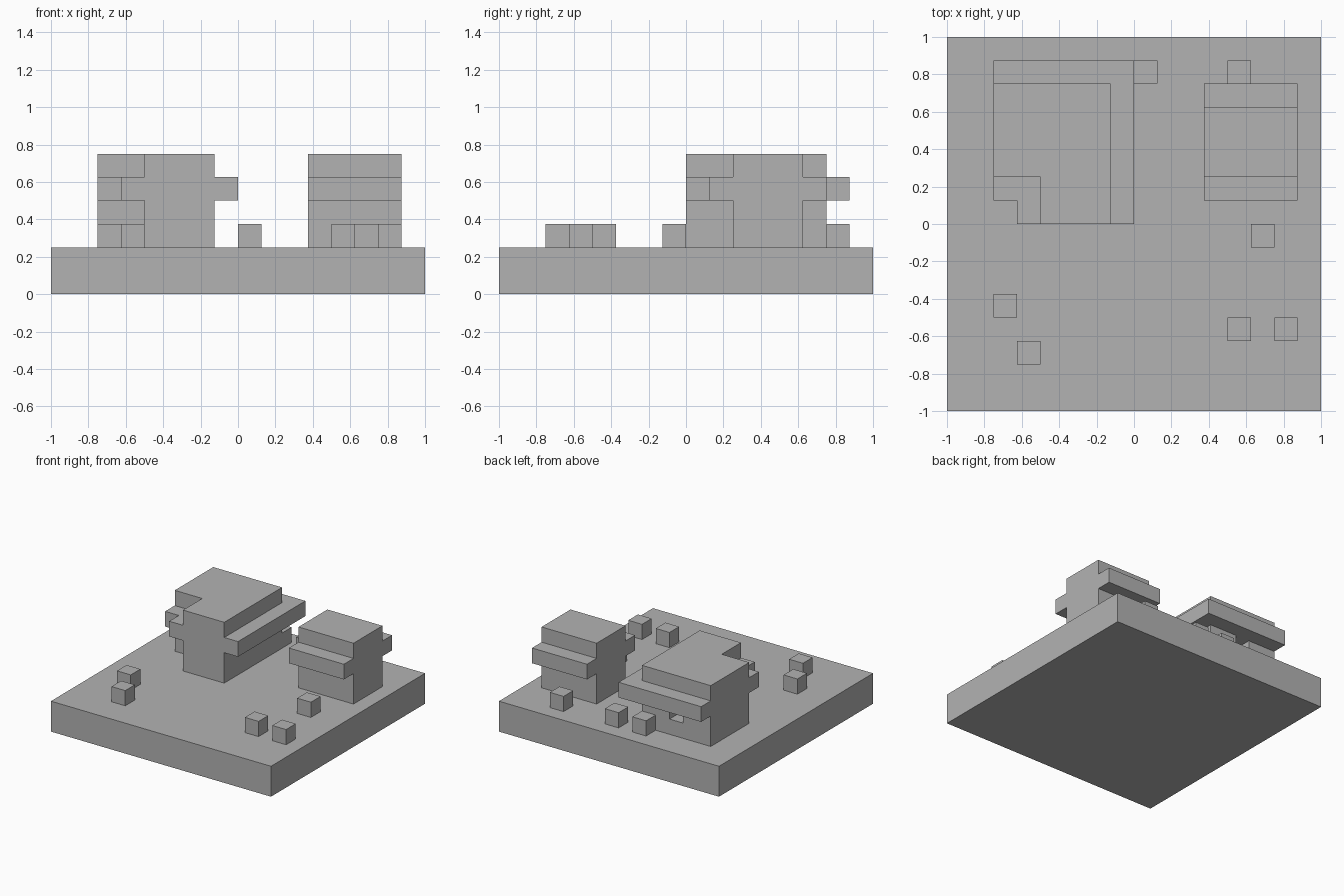
import bpy
import bmesh

U = 0.125  # block size: all plans below are in blocks

if "Cube" in bpy.data.objects:
    bpy.data.objects.remove(bpy.data.objects["Cube"], do_unlink=True)

grey = bpy.data.materials.new("stone_grey")
grey.use_nodes = True
colour = (0.45, 0.45, 0.45, 1)
grey.diffuse_color = colour
grey.node_tree.nodes["Principled BSDF"].inputs["Base Color"].default_value = colour


def slab(name, plan, bottom, top):
    """Extrude a counter-clockwise floor plan between two heights."""
    bm = bmesh.new()
    face = bm.faces.new([bm.verts.new((x * U, y * U, bottom)) for x, y in plan])
    up = bmesh.ops.extrude_face_region(bm, geom=[face])["geom"]
    moved = [v for v in up if isinstance(v, bmesh.types.BMVert)]
    bmesh.ops.translate(bm, verts=moved, vec=(0, 0, top - bottom))
    bmesh.ops.recalc_face_normals(bm, faces=bm.faces)
    mesh = bpy.data.meshes.new(name)
    bm.to_mesh(mesh)
    bm.free()
    mesh.materials.append(grey)
    obj = bpy.data.objects.new(name, mesh)
    bpy.context.collection.objects.link(obj)
    return obj


def rect(x0, y0, x1, y1):
    return [(x0, y0), (x1, y0), (x1, y1), (x0, y1)]


def notched(x0, y0, x1, y1, cut):
    """Rectangle with a square cut from its front corner on the -x side."""
    return [(x0 + cut, y0), (x1, y0), (x1, y1), (x0, y1),
            (x0, y0 + cut), (x0 + cut, y0 + cut)]


# Ground plate
GROUND, SILL, EAVE, ROOF, RIDGE = 0.25, 0.375, 0.5, 0.625, 0.75
slab("ground_plate", rect(-8, -8, 8, 8), 0, GROUND)

# Large house, with a window recess in the upper back wall
walls = notched(-6, 0, -1, 6, 2)
window = [(-3, 6), (-3, 5), (-4, 5), (-4, 6)]
slab("large_house_lower_wall", walls, GROUND, SILL)
slab("large_house_window_wall", walls[:3] + window + walls[3:], SILL, EAVE)
slab("large_house_eave", notched(-6, 0, 0, 7, 1), EAVE, ROOF)
slab("large_house_roof", walls, ROOF, RIDGE)

# Small house
slab("small_house_wall", rect(3, 2, 7, 5), GROUND, EAVE)
slab("small_house_eave", rect(3, 1, 7, 6), EAVE, ROOF)
slab("small_house_roof", rect(3, 2, 7, 5), ROOF, RIDGE)

# Loose blocks on the ground
for x, y in [(-6, -4), (-5, -6), (4, -5), (6, -5), (5, -1), (4, 6), (0, 6), (-2, 6)]:
    slab("ground_block", rect(x, y, x + 1, y + 1), GROUND, SILL)
